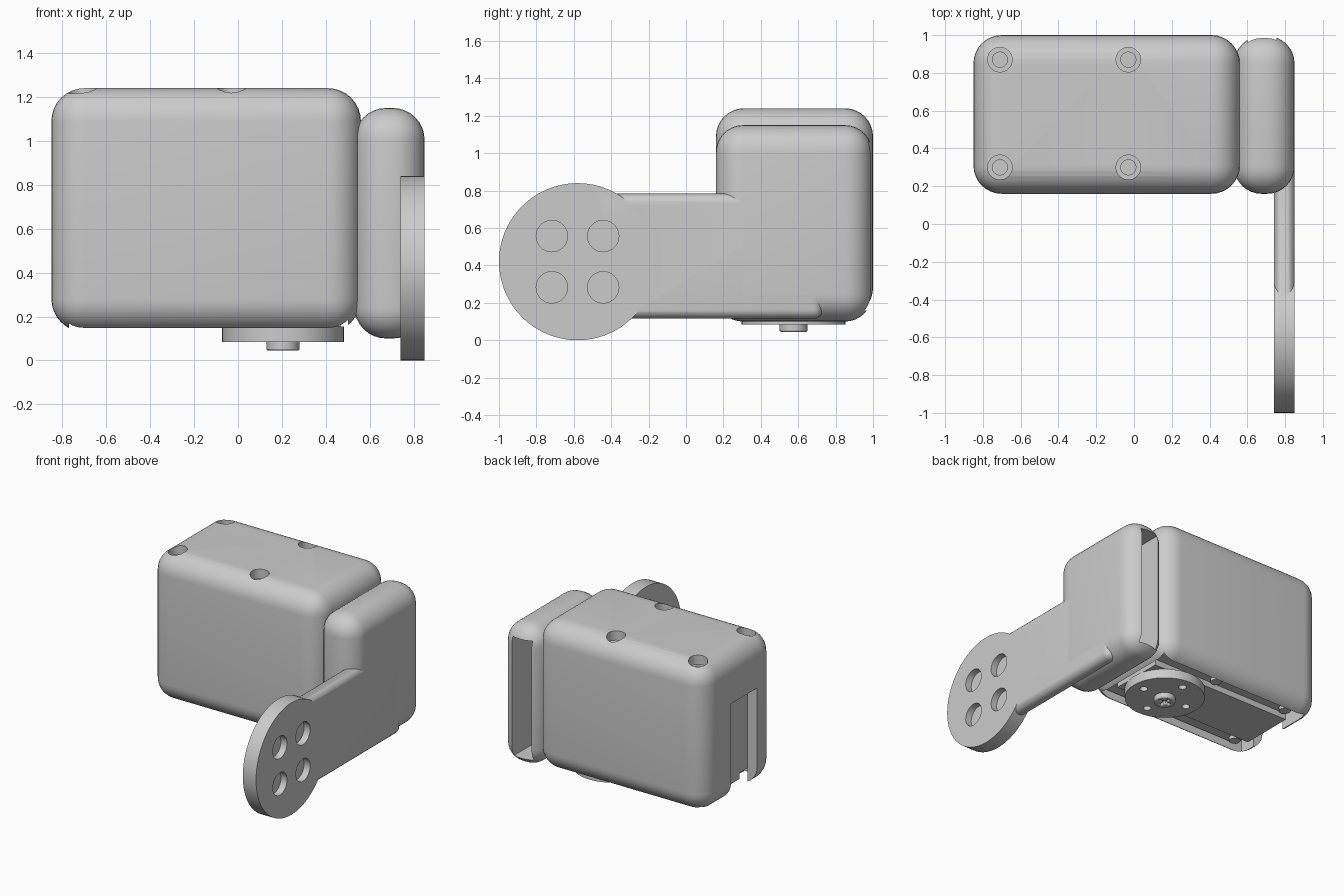
import bpy, bmesh
from math import pi
from mathutils import Matrix, Vector

if "Cube" in bpy.data.objects:
    bpy.data.objects.remove(bpy.data.objects["Cube"], do_unlink=True)

grey = bpy.data.materials.new("plain grey")
grey.use_nodes = True
grey.diffuse_color = (0.6, 0.6, 0.6, 1)
grey.node_tree.nodes["Principled BSDF"].inputs["Base Color"].default_value = (0.6, 0.6, 0.6, 1)


def finish(bm, name):
    mesh = bpy.data.meshes.new(name)
    bmesh.ops.recalc_face_normals(bm, faces=bm.faces)
    bm.to_mesh(mesh)
    bm.free()
    mesh.materials.append(grey)
    ob = bpy.data.objects.new(name, mesh)
    bpy.context.scene.collection.objects.link(ob)
    return ob


def box(name, lo, hi, radius=0, segments=8):
    lo, hi = Vector(lo), Vector(hi)
    bm = bmesh.new()
    bmesh.ops.create_cube(bm, size=1)
    for v in bm.verts:
        v.co = Vector(a + (b - a) * (c + 0.5) for a, b, c in zip(lo, hi, v.co))
    if radius:
        bmesh.ops.bevel(bm, geom=bm.edges[:], offset=radius, segments=segments,
                        profile=0.5, affect='EDGES')
    return finish(bm, name)


def cylinder(name, centre, radius, depth, axis='Z', sides=32):
    bm = bmesh.new()
    bmesh.ops.create_cone(bm, cap_ends=True, segments=sides,
                          radius1=radius, radius2=radius, depth=depth)
    if axis == 'X':
        bm.transform(Matrix.Rotation(pi / 2, 4, 'Y'))
    bm.transform(Matrix.Translation(centre))
    return finish(bm, name)


def combine(target, tool, operation='DIFFERENCE'):
    mod = target.modifiers.new("combine", 'BOOLEAN')
    mod.operation, mod.solver, mod.object = operation, 'EXACT', tool
    bpy.context.view_layer.objects.active = target
    bpy.ops.object.modifier_apply(modifier=mod.name)
    bpy.data.objects.remove(tool, do_unlink=True)


def smooth(ob):
    bpy.ops.object.select_all(action='DESELECT')
    ob.select_set(True)
    bpy.context.view_layer.objects.active = ob
    bpy.ops.object.shade_smooth_by_angle(angle=0.6)


screw_spots = [(x, y) for x in (-0.71, -0.03) for y in (0.3, 0.87)]

# Main housing: rounded shell, open below, with a cable slot and screw holes
housing = box("main_housing", (-0.85, 0.16, 0.13), (0.56, 1.0, 1.24), 0.15)
combine(housing, box("cavity", (-0.77, 0.24, 0), (0.5, 0.92, 1.08)))
combine(housing, box("cable_slot", (-1, 0.37, 0), (-0.7, 0.68, 0.87)))
for x, y in screw_spots:
    combine(housing, cylinder("counterbore", (x, y, 1.25), 0.065, 0.16))
    combine(housing, cylinder("screw_hole", (x, y, 1.2), 0.04, 0.13))
smooth(housing)

# Side housing: rounded block with a deep pocket in its back
side = box("side_housing", (0.53, 0.16, 0.1), (0.85, 0.995, 1.15), 0.145)
combine(side, box("pocket", (0.6, 0.26, 0.16), (0.755, 1.1, 1.06)))
smooth(side)

# Arm plate with softened edges, carrying the round mount
arm = box("arm_plate", (0.74, -0.5, 0.115), (0.85, 0.73, 0.785), 0.05, 5)
mount = cylinder("round_mount", (0.795, -0.58, 0.42), 0.42, 0.11, 'X', 64)
combine(arm, box("arm_trim", (0.7, -0.6, 0.0), (0.9, -0.42, 1)))
combine(mount, arm, 'UNION')
mount.name = "arm_with_round_mount"
combine(mount, cylinder("centre_hole", (0.8, -0.58, 0.42), 0.12, 0.4, 'X'))
for dy in (-0.137, 0.137):
    for dz in (-0.137, 0.137):
        y, z = -0.58 + dy, 0.42 + dz
        combine(mount, cylinder("bolt_hole", (0.8, y, z), 0.05, 0.4, 'X', 24))
        combine(mount, cylinder("bolt_recess", (0.86, y, z), 0.084, 0.12, 'X'))
# Trim the arm where the pocket passes
combine(mount, box("pocket", (0.6, 0.26, 0.16), (0.755, 1.1, 1.06)))
smooth(mount)

# Motor inside the housing, with corner screws
box("motor_body", (-0.71, 0.38, 0.155), (0.47, 0.79, 1.07))
box("motor_flange", (-0.71, 0.25, 0.2), (0.47, 0.91, 1.07))
for i, (x, y) in enumerate(screw_spots):
    y = min(max(y, 0.31), 0.85)
    smooth(cylinder(f"housing_screw_{i + 1}", (max(x, -0.65), y, 0.19), 0.04, 0.03, sides=20))

# Turning disc under the motor, with four holes and a centre bolt
disc = cylinder("turning_disc", (0.205, 0.575, 0.12), 0.277, 0.07, sides=48)
for dx, dy in ((0.19, 0), (-0.19, 0), (0, 0.19), (0, -0.19)):
    combine(disc, cylinder("disc_hole", (0.205 + dx, 0.575 + dy, 0.1), 0.028, 0.07, sides=16))
smooth(disc)
bolt = cylinder("centre_bolt", (0.205, 0.575, 0.07), 0.075, 0.05, sides=16)
bevel = bolt.modifiers.new("soft_edge", 'BEVEL')
bevel.width, bevel.segments = 0.012, 2
combine(bolt, box("drive_slot_a", (0.16, 0.565, 0), (0.25, 0.585, 0.065)))
combine(bolt, box("drive_slot_b", (0.195, 0.53, 0), (0.215, 0.62, 0.065)))
smooth(bolt)
